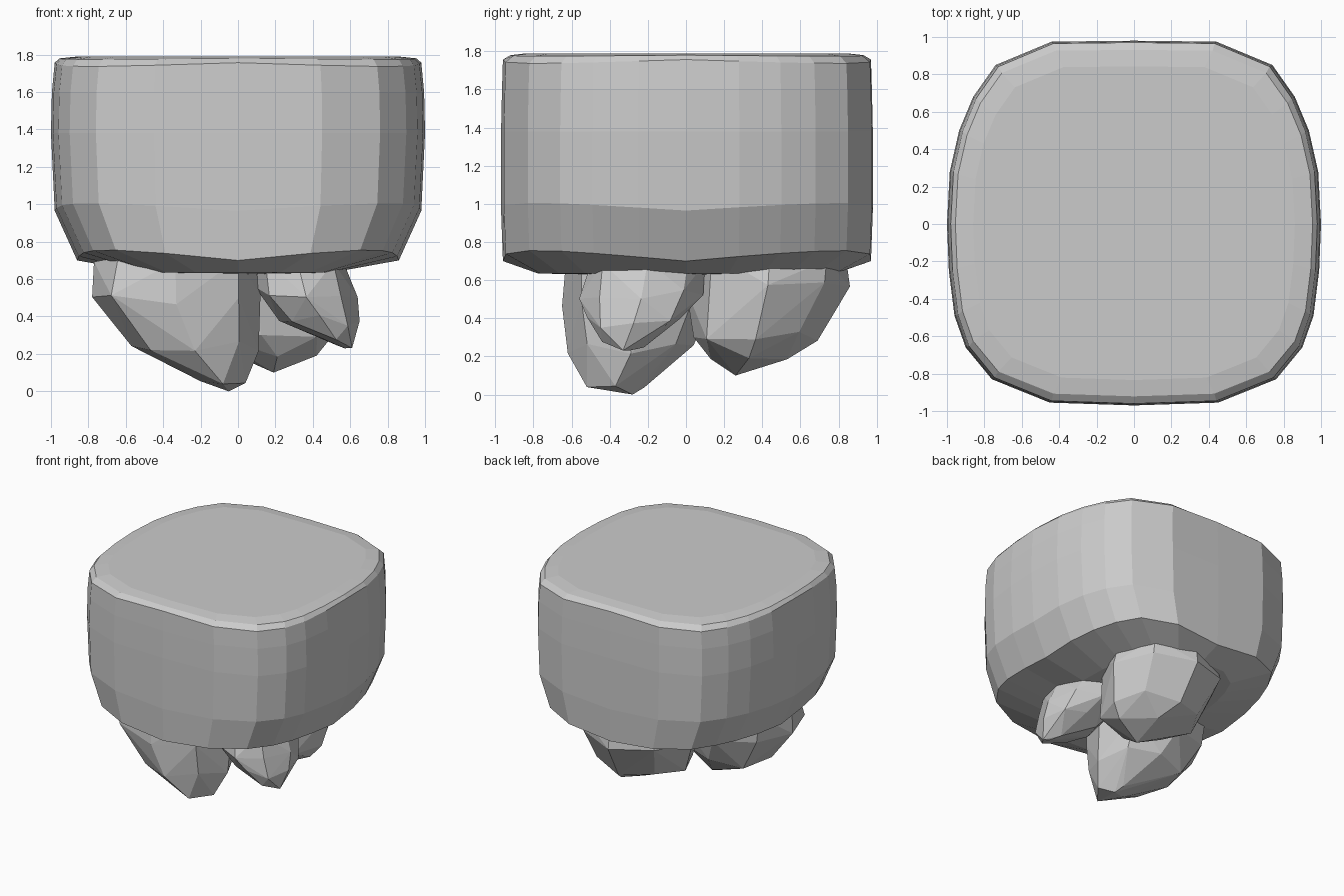
import bpy, bmesh, math, random
from mathutils import Vector

cube = bpy.data.objects.get("Cube")
if cube:
    bpy.data.objects.remove(cube, do_unlink=True)

random.seed(4)
GREY = (0.6, 0.6, 0.6, 1)
stone = bpy.data.materials.new("grey stone")
stone.use_nodes = True
stone.diffuse_color = GREY
bsdf = stone.node_tree.nodes["Principled BSDF"]
bsdf.inputs["Base Color"].default_value = GREY
bsdf.inputs["Roughness"].default_value = 0.9


def finish(bm, name):
    """Turn a bmesh into a flat-shaded stone object."""
    bmesh.ops.recalc_face_normals(bm, faces=bm.faces)
    mesh = bpy.data.meshes.new(name)
    bm.to_mesh(mesh)
    bm.free()
    mesh.materials.append(stone)
    obj = bpy.data.objects.new(name, mesh)
    bpy.context.collection.objects.link(obj)
    return obj


# Body: rounded-square outline, mirrored in x and lofted through levels
half = [(0, -.97), (.45, -.955), (.76, -.83), (.9, -.66), (.96, -.49),
        (.99, -.25), (1, 0), (.985, .28), (.935, .5), (.86, .68),
        (.74, .85), (.44, .975), (0, .98)]
outline = half + [(-x, y) for x, y in half[-2:0:-1]]

# Each level: height, x scale, y scale, rise of the corners
levels = [(.635, .5, .8, 0), (.7, .86, .99, .055), (.965, .98, 1, .04),
          (1.38, 1, 1, 0), (1.6, .995, .995, 0), (1.757, .98, .99, -.02),
          (1.78, .955, .95, -.005), (1.79, .86, .86, 0)]
bm = bmesh.new()
rings = []
for z, sx, sy, rise in levels:
    rings.append([bm.verts.new((x * sx, y * sy, z + rise * min(1, abs(x * y) / .63)))
                  for x, y in outline])
n = len(outline)
for low, high in zip(rings, rings[1:]):
    for i in range(n):
        j = (i + 1) % n
        bm.faces.new((low[i], low[j], high[j], high[i]))
bm.faces.new(rings[-1])
keel = bm.verts.new((0, 0, .62))
for i in range(n):
    bm.faces.new((rings[0][i], keel, rings[0][(i + 1) % n]))
finish(bm, "body")


def rock(name, tip, slices):
    """Faceted lump: hull of wobbly rings (z, x min, x max, y min, y max)."""
    bm = bmesh.new()
    bm.verts.new(tip)
    for k, (z, x0, x1, y0, y1) in enumerate(slices):
        count = 8 if k else 4
        for i in range(count):
            a = math.tau * i / count
            r = 1 if i % (count // 4) == 0 else random.uniform(.94, 1.12)
            bm.verts.new(((x0 + x1) / 2 + (x1 - x0) / 2 * r * math.cos(a),
                          (y0 + y1) / 2 + (y1 - y0) / 2 * r * math.sin(a),
                          z + random.uniform(-.03, .03)))
    hull = bmesh.ops.convex_hull(bm, input=bm.verts)
    loose = {v for v in hull["geom_interior"] if isinstance(v, bmesh.types.BMVert)}
    bmesh.ops.delete(bm, geom=list(loose), context='VERTS')
    finish(bm, name)


# Three lumps under the body, their tops buried in it
rock("front_right_rock", (-.05, -.28, 0),
     [(.06, -.2, .04, -.52, -.22), (.24, -.57, .11, -.62, .04),
      (.49, -.78, .12, -.65, .13), (.69, -.77, .1, -.63, .1)])
rock("back_rock", (.19, .26, .1),
     [(.19, .0, .42, .13, .53), (.31, -.25, .5, .04, .69),
      (.58, -.36, .56, 0, .86), (.72, -.32, .52, .04, .84)])
rock("front_left_rock", (.57, -.3, .23),
     [(.26, .44, .61, -.44, -.22), (.38, .22, .65, -.52, -.03),
      (.53, .09, .64, -.56, .09), (.69, .08, .56, -.5, .1)])
